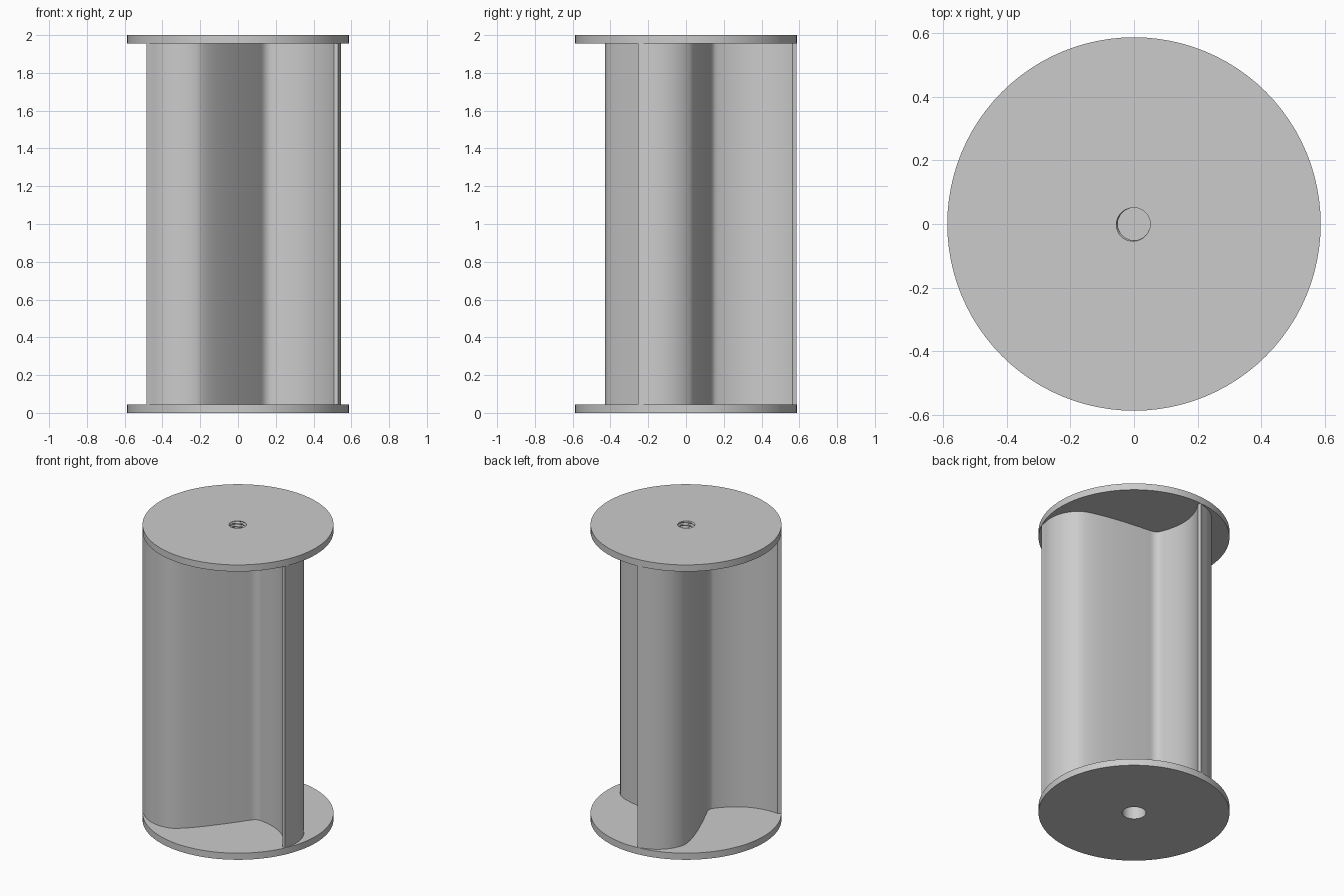
import bpy, bmesh, math
from mathutils import Vector, Matrix

cube = bpy.data.objects.get("Cube")
if cube:
    bpy.data.objects.remove(cube, do_unlink=True)

HEIGHT, PLATE, RIM = 2.0, 0.045, 0.587
SEG = 96

grey = bpy.data.materials.new("light_grey")
grey.use_nodes = True
colour = (0.6, 0.6, 0.6, 1)
grey.diffuse_color = colour
grey.node_tree.nodes["Principled BSDF"].inputs["Base Color"].default_value = colour


def finish(bm, name, angle=30):
    """Turn a bmesh into a named object with smooth shading."""
    bmesh.ops.recalc_face_normals(bm, faces=bm.faces[:])
    mesh = bpy.data.meshes.new(name)
    bm.to_mesh(mesh)
    bm.free()
    mesh.materials.append(grey)
    obj = bpy.data.objects.new(name, mesh)
    bpy.context.collection.objects.link(obj)
    bpy.ops.object.select_all(action='DESELECT')
    obj.select_set(True)
    bpy.context.view_layer.objects.active = obj
    bpy.ops.object.shade_smooth_by_angle(angle=math.radians(angle))
    return obj


def bridge(bm, a, b):
    n = len(a)
    for i in range(n):
        j = (i + 1) % n
        bm.faces.new((a[i], a[j], b[j], b[i]))


def ring(bm, z, radius):
    """Ring of vertices; radius is a function of the turn fraction."""
    return [bm.verts.new((radius(i / SEG) * math.cos(math.tau * i / SEG),
                          radius(i / SEG) * math.sin(math.tau * i / SEG), z))
            for i in range(SEG)]


def bezier(p, c, q, n):
    p, c, q = Vector(p), Vector(c), Vector(q)
    return [p * (1 - t) ** 2 + c * 2 * t * (1 - t) + q * t * t
            for t in (i / n for i in range(n + 1))]


def end_plate(name, outer_z, inner_z, hole_radius, depths):
    """Disc with a blind bore sunk from its outer face."""
    bm = bmesh.new()
    sign = 1 if outer_z > inner_z else -1
    inner = ring(bm, inner_z, lambda t: RIM)
    outer = ring(bm, outer_z, lambda t: RIM)
    bore = [ring(bm, outer_z - sign * d, lambda t: hole_radius(t, d)) for d in depths]
    loops = [inner, outer] + bore
    for a, b in zip(loops, loops[1:]):
        bridge(bm, a, b)
    bm.faces.new(bore[-1])
    # inner face keeps a small opening for the bore to pass through
    opening = ring(bm, inner_z, lambda t: 0.08)
    bridge(bm, inner, opening)
    return finish(bm, name)


# Threaded bore in the top plate, plain bore in the bottom plate
PITCH = 0.02


def thread(t, depth):
    phase = (depth / PITCH + t - 0.1) % 1
    return 0.051 + 0.006 * max(0, 1 - abs(phase - 0.5) * 3)


end_plate("top_plate", HEIGHT, HEIGHT - PLATE, thread,
          [i * PITCH / 6 for i in range(73)])
end_plate("bottom_plate", 0, PLATE, lambda t, d: 0.073, [0, 0.3])

# One blade: root fillet, hollow side, thin tip, round nose, flatter back
hub, root = Vector((0.12, -0.048)), (0.175, -0.012)
blade = bezier(hub, (0.142, -0.012), root, 8)
blade += bezier(root, (0.412, -0.042), (0.507, -0.247), 24)[1:]
blade.append(Vector((0.53, -0.254)))
centre, radius = Vector((0.305, -0.148)), 0.24
for i in range(21):
    a = math.radians(-15 + 60 * i / 20)
    blade.append(centre + radius * Vector((math.cos(a), math.sin(a))))
third = Matrix.Rotation(math.tau / 3, 2)
blade += bezier(blade[-1], (0.41, 0.086), third @ hub, 24)[1:-1]

# Rotor body: three blades swept straight up between the plates
profile = []
for k in range(3):
    turn = Matrix.Rotation(math.tau * k / 3, 2)
    profile += [turn @ p for p in blade]
bm = bmesh.new()
low, high = ([bm.verts.new((p.x, p.y, z)) for p in profile]
             for z in (PLATE, HEIGHT - PLATE))
bridge(bm, low, high)
finish(bm, "three_blade_rotor", 35)
